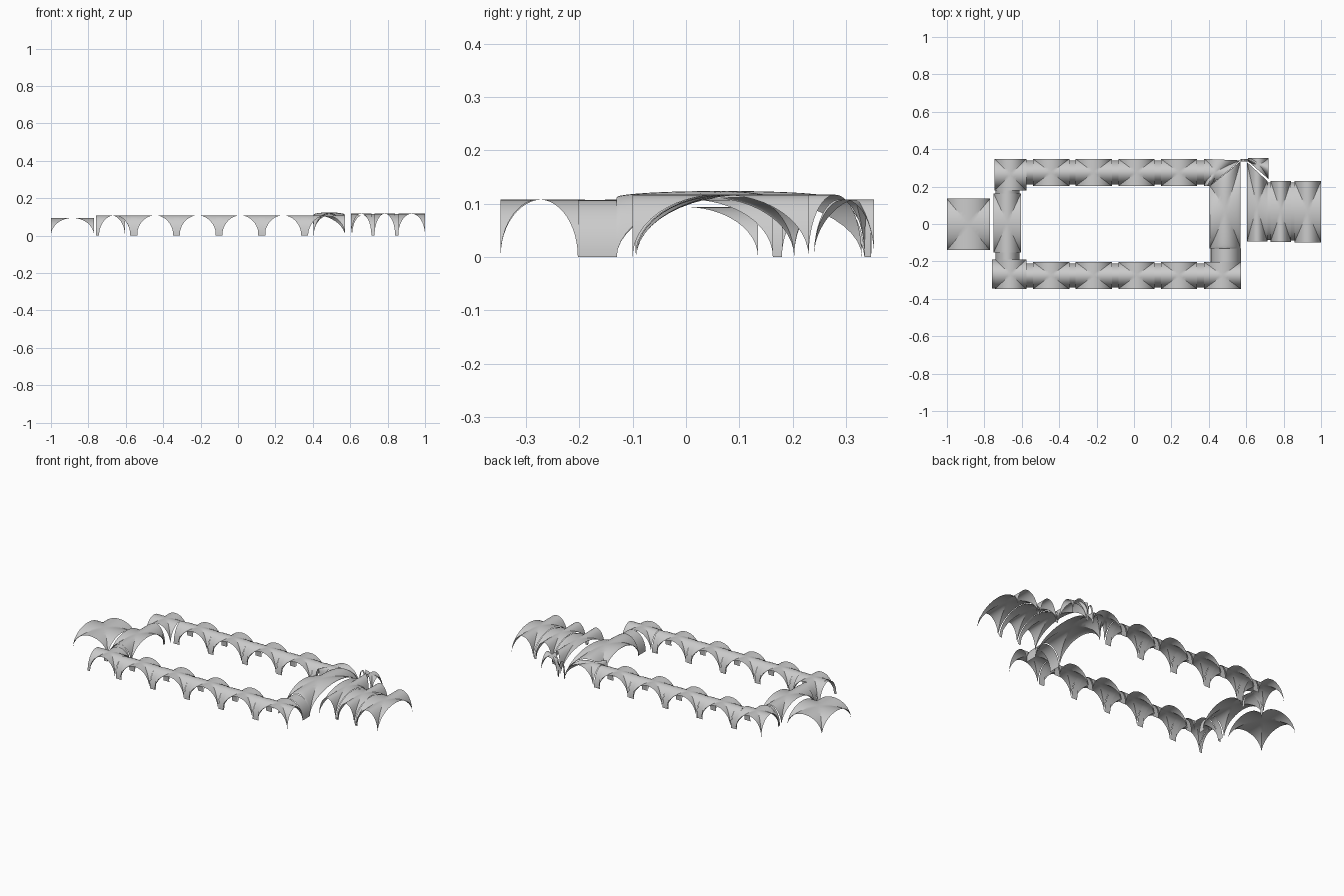
import bpy, math
from mathutils import Vector

cube = bpy.data.objects.get("Cube")
if cube:
    bpy.data.objects.remove(cube, do_unlink=True)

N = 24          # segments along each arch
H = 0.108       # crown height of the gallery


def make(name, verts, faces):
    mesh = bpy.data.meshes.new(name)
    mesh.from_pydata(verts, [], faces)
    obj = bpy.data.objects.new(name, mesh)
    bpy.context.collection.objects.link(obj)
    bpy.ops.object.select_all(action='DESELECT')
    obj.select_set(True)
    bpy.context.view_layer.objects.active = obj
    bpy.ops.object.shade_smooth_by_angle(angle=math.radians(25))
    return obj


def groin(name, corners, h=H, dome=0.0):
    """Two crossing elliptical barrels over a four-cornered bay."""
    a, b, c, d = [Vector(p) for p in corners]
    angles = [math.pi * i / N for i in range(N + 1)]
    verts, faces = [], []
    for tv in angles:
        for tu in angles:
            s, t = (1 - math.cos(tu)) / 2, (1 - math.cos(tv)) / 2
            p = a.lerp(b, s).lerp(d.lerp(c, s), t)
            su, sv = math.sin(tu), math.sin(tv)
            verts.append((p.x, p.y, h * max(su, sv) + dome * su * sv))
    for j in range(N):
        for i in range(N):
            k = j * (N + 1) + i
            q = (k, k + 1, k + N + 2, k + N + 1)
            # crease follows the diagonals
            if i == j:
                faces += [(q[0], q[1], q[2]), (q[0], q[2], q[3])]
            elif i + j == N - 1:
                faces += [(q[0], q[1], q[3]), (q[1], q[2], q[3])]
            else:
                faces.append(q)
    return make(name, verts, faces)


def bay(name, x0, x1, y0, y1, h=H):
    return groin(name, [(x0, y0), (x1, y0), (x1, y1), (x0, y1)], h)


def rib(name, x0, x1, y0, y1, along='x', h=H - 0.001):
    """Short barrel strip whose axis runs along x or y."""
    verts = []
    for i in range(N + 1):
        t = math.pi * i / N
        s, z = (1 - math.cos(t)) / 2, h * math.sin(t)
        if along == 'x':
            y = y0 + (y1 - y0) * s
            verts += [(x0, y, z), (x1, y, z)]
        else:
            x = x0 + (x1 - x0) * s
            verts += [(x, y0, z), (x, y1, z)]
    faces = [(2 * i, 2 * i + 1, 2 * i + 3, 2 * i + 2) for i in range(N)]
    return make(name, verts, faces)


# Long galleries
PITCH, HALF, FIRST = 0.228, 0.097, -0.443
for side, y0, y1 in (("front", -0.348, -0.203), ("back", 0.203, 0.348)):
    for i in range(4):
        cx = FIRST + i * PITCH
        bay(f"{side}_gallery_bay_{i + 1}", cx - HALF, cx + HALF, y0, y1)
    for i in range(5):
        cx = FIRST + (i - 0.5) * PITCH
        rib(f"{side}_gallery_rib_{i + 1}", cx - 0.019, cx + 0.019,
            y0 + 0.008, y1 - 0.008)

# Left end of the cloister
bay("front_left_corner_bay", -0.743, -0.576, -0.348, -0.19)
rib("front_left_end_rib", -0.76, -0.743, -0.345, -0.19)
bay("back_left_corner_bay", -0.745, -0.576, 0.18, 0.348)
bay("left_gallery_bay", -0.75, -0.605, -0.152, 0.163)
rib("left_gallery_rib_front", -0.74, -0.612, -0.19, -0.152, 'y')
rib("left_gallery_rib_back", -0.74, -0.612, 0.163, 0.18, 'y')

# Right end of the cloister, with skewed bays
bay("front_right_corner_bay", 0.375, 0.572, -0.348, -0.203)
rib("right_gallery_rib", 0.41, 0.572, -0.203, -0.13, 'y')
groin("right_gallery_bay",
      [(0.405, -0.13), (0.57, -0.13), (0.57, 0.335), (0.405, 0.203)],
      h=0.112, dome=0.012)
groin("back_right_corner_bay",
      [(0.375, 0.203), (0.405, 0.203), (0.57, 0.34), (0.375, 0.348)])
rib("back_passage_rib", 0.57, 0.61, 0.335, 0.347, 'y', 0.1)

# Chapter hall beyond the right gallery
HALL = 0.117
groin("hall_bay_1",
      [(0.605, -0.093), (0.713, -0.093), (0.713, 0.23), (0.605, 0.33)], HALL)
groin("hall_back_bay",
      [(0.61, 0.335), (0.72, 0.24), (0.72, 0.353), (0.61, 0.353)], 0.108)
bay("hall_bay_2", 0.73, 0.84, -0.095, 0.23, HALL)
bay("hall_bay_3", 0.857, 1.0, -0.1, 0.23, HALL)
rib("hall_rib_1", 0.713, 0.73, -0.085, 0.222, h=HALL - 0.002)
rib("hall_rib_2", 0.84, 0.857, -0.088, 0.222, h=HALL - 0.002)

# Separate room on the left
bay("left_room_vault", -1.0, -0.77, -0.14, 0.135, 0.094)
